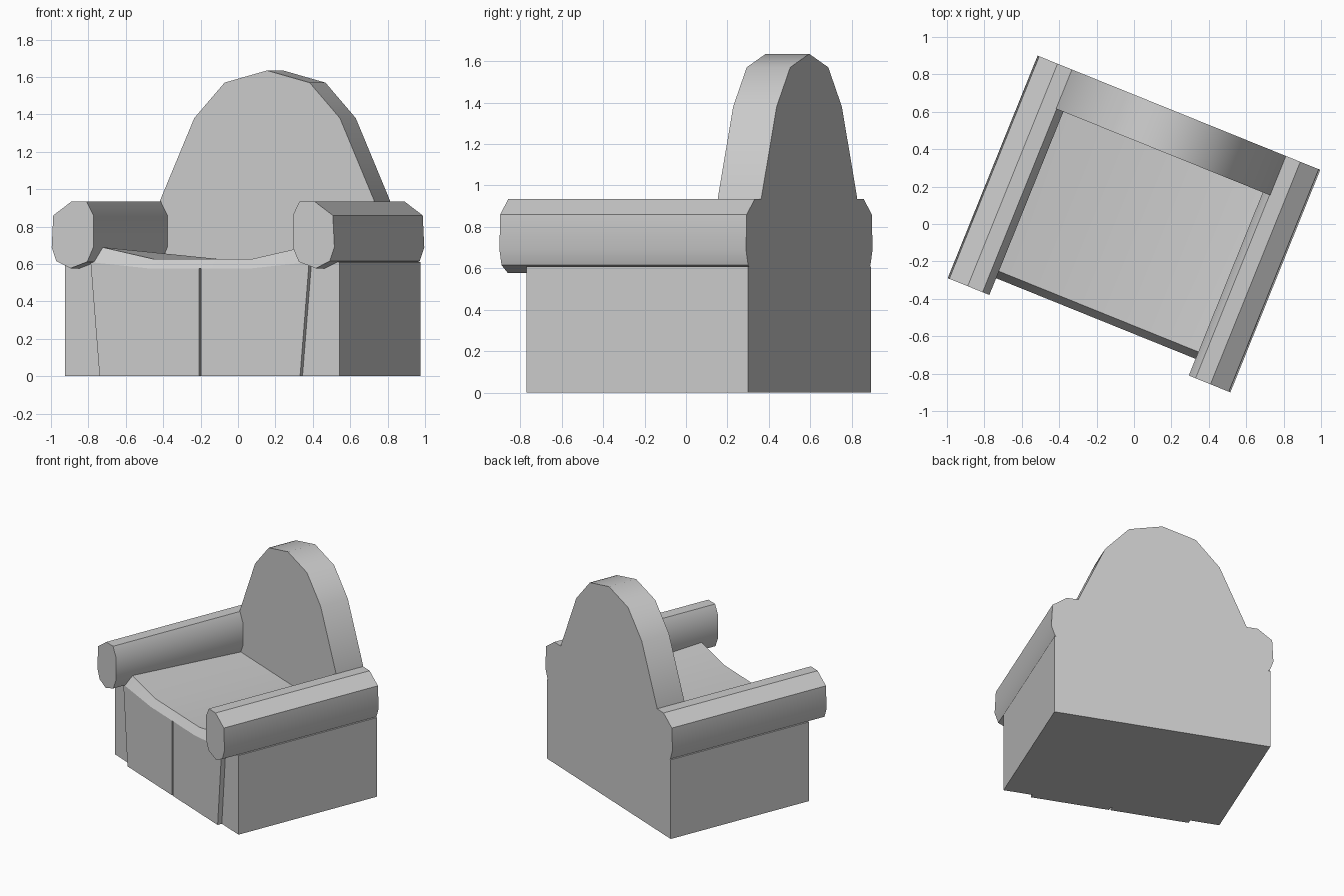
import bpy, bmesh, math

if "Cube" in bpy.data.objects:
    bpy.data.objects.remove(bpy.data.objects["Cube"])

TURN = math.radians(-22)   # whole chair is turned about z


def make(name, verts, faces, smooth=0):
    me = bpy.data.meshes.new(name)
    me.from_pydata(verts, [], faces)
    bm = bmesh.new()
    bm.from_mesh(me)
    bmesh.ops.recalc_face_normals(bm, faces=bm.faces)
    bm.to_mesh(me)
    bm.free()
    ob = bpy.data.objects.new(name, me)
    bpy.context.collection.objects.link(ob)
    ob.rotation_euler.z = TURN
    if smooth:
        bpy.ops.object.select_all(action='DESELECT')
        ob.select_set(True)
        bpy.context.view_layer.objects.active = ob
        bpy.ops.object.shade_smooth_by_angle(angle=math.radians(smooth))
    return ob


def prism(name, profile, front, back, smooth=0):
    """Extrude an (x, z) profile along y."""
    n = len(profile)
    verts = [(x, y, z) for y in (front, back) for x, z in profile]
    faces = [list(range(n)), list(range(n, 2 * n))]
    faces += [(i, (i + 1) % n, n + (i + 1) % n, n + i) for i in range(n)]
    return make(name, verts, faces, smooth)


# base box
prism("base", [(-.792, 0), (.792, 0), (.792, .61), (-.792, .61)], -.51, .6415)

# arched backrest, full height
half = [(.617, 0), (.617, .94), (.42, 1.38), (.245, 1.57)]
arch = half + [(0, 1.635)] + [(-x, z) for x, z in reversed(half)]
prism("backrest", arch, .415, .6415, 35)

# rolled arms and front panels, mirrored
roll = [(.614, .935), (.70, .935), (.806, .86), (.815, .69), (.788, .615),
        (.707, .577), (.61, .612), (.575, .69), (.575, .86)]
panel = [(.006, 0), (.578, 0), (.63, .61), (.28, .575), (.006, .575)]
for side, s in (("left", -1), ("right", 1)):
    prism(side + "_arm", [(s * x, z) for x, z in roll], -.6415, .6415, 35)
    prism(side + "_front_panel", [(s * x, z) for x, z in panel], -.545, -.505)

# dished seat: front edge, lip, back edge
rows = [(-.545, (.63, .61), (.28, .575)),
        (-.505, (.58, .69), (.285, .627)),
        (.42, (.62, .627), (.285, .627))]
verts = []
for y, (xo, zo), (xi, zi) in rows:
    verts += [(-xo, y, zo), (-xi, y, zi), (xi, y, zi), (xo, y, zo)]
faces = [(4 * r + c, 4 * r + c + 1, 4 * r + c + 5, 4 * r + c + 4)
         for r in range(2) for c in range(3)]
make("seat", verts, faces, 25)
